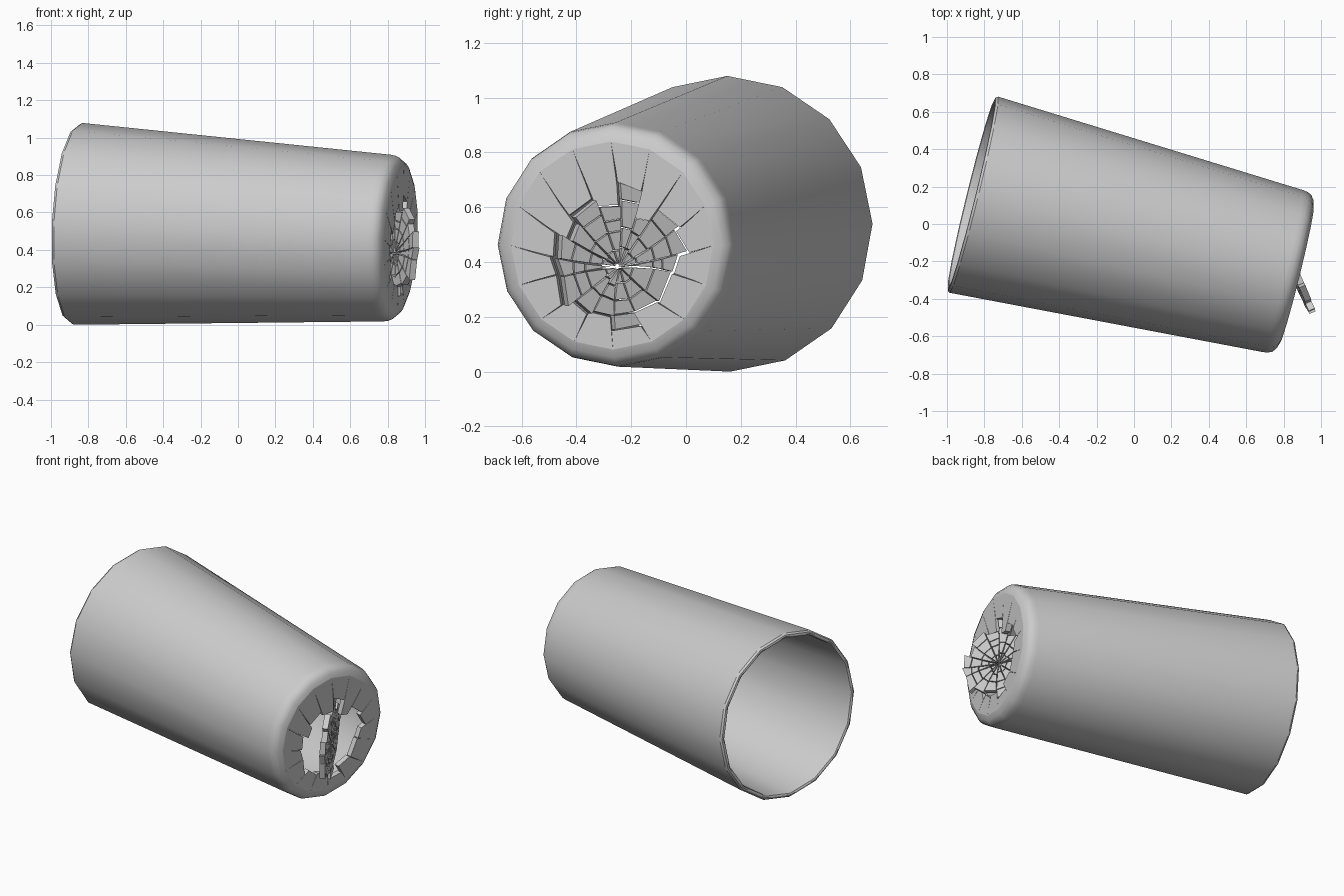
import bpy, bmesh, math, random
from mathutils import Matrix, Vector

if "Cube" in bpy.data.objects:
    bpy.data.objects.remove(bpy.data.objects["Cube"])

random.seed(4)
N, L, T = 16, 1.794, 0.035          # sides, cup length, bottom thickness
RC = 0.38                           # radius of the flat bottom
HIT = Vector((0.015, -0.077))       # point where the cracks meet

# cup frame: local x along the axis, y sideways, z up
ax = Vector((1.74, -0.43, -0.08)).normalized()
side = Vector((0, 0, 1)).cross(ax).normalized()
up = ax.cross(side)
frame = Matrix((ax, side, up)).transposed().to_4x4()
frame.translation = Vector((-0.87, 0.16, 0.54))


def finish(bm, name):
    bmesh.ops.remove_doubles(bm, verts=bm.verts, dist=1e-5)
    bmesh.ops.transform(bm, matrix=frame, verts=bm.verts)
    mesh = bpy.data.meshes.new(name)
    bm.to_mesh(mesh)
    bm.free()
    ob = bpy.data.objects.new(name, mesh)
    bpy.context.collection.objects.link(ob)
    bpy.ops.object.select_all(action='DESELECT')
    ob.select_set(True)
    bpy.context.view_layer.objects.active = ob
    bpy.ops.object.shade_smooth_by_angle(angle=math.radians(32))
    return ob


def ring_point(k, r):
    a = 2 * math.pi * k / N
    return Vector((r * math.cos(a), r * math.sin(a)))


def prism(bm, poly, x0, x1, skip=(), place=lambda p: p):
    """Extrude a counter-clockwise 2D outline along the axis."""
    lo = [bm.verts.new(place(Vector((x0, p.x, p.y)))) for p in poly]
    hi = [bm.verts.new(place(Vector((x1, p.x, p.y)))) for p in poly]
    bm.faces.new(hi)
    bm.faces.new(lo[::-1])
    n = len(poly)
    for i in range(n):
        if i not in skip:
            j = (i + 1) % n
            bm.faces.new((lo[i], lo[j], hi[j], hi[i]))


# cup wall: outside, rounded foot, open lip and inside
profile = [(L - T, RC), (L - 0.045, 0.405), (L - 0.08, 0.417), (0.02, 0.508),
           (0.004, 0.513), (0, 0.522), (0.002, 0.532), (0.015, 0.54),
           (L - 0.075, 0.446), (L - 0.05, 0.442), (L - 0.027, 0.432),
           (L - 0.01, 0.41), (L, RC)]
bm = bmesh.new()
rings = []
for x, r in profile:
    pts = [ring_point(k, r) for k in range(N)]
    rings.append([bm.verts.new((x, p.x, p.y)) for p in pts])
for a, b in zip(rings, rings[1:]):
    for k in range(N):
        j = (k + 1) % N
        bm.faces.new((a[k], a[j], b[j], b[k]))
bmesh.ops.recalc_face_normals(bm, faces=bm.faces)
finish(bm, "cup_wall")

# crack lines run from the hit point to the edge of the bottom
bend = [random.uniform(-0.022, 0.022) for _ in range(N)]


def crack(k, r, gap):
    """Point on crack k at distance r from the hit, moved sideways by gap."""
    k %= N
    d = ring_point(k, RC) - HIT
    f = min(r / d.length, 1)
    n = Vector((-d.y, d.x)).normalized()
    return HIT + d * f + n * (bend[k] * math.sin(math.pi * f) + gap * (1 - f))


hole = [.27, .27, .20, .30, .23, .26, .22, .25, .24, .24, .21, .19, .235, .19, .21, .23]
slant = [random.uniform(-0.015, 0.015) for _ in range(N)]

# remaining bottom plate: one slab per sector, split by thin cracks
bm = bmesh.new()
for k, r in enumerate(hole):
    ra, rb = r + slant[k], r - slant[k]
    poly = [crack(k, ra, .005), crack(k, (ra + RC) / 2, .005), ring_point(k, RC),
            ring_point(k + 1, RC), crack(k + 1, (rb + RC) / 2, -.005), crack(k + 1, rb, -.005)]
    prism(bm, poly, L - T, L, skip=(2,))
finish(bm, "broken_bottom")

# loose pieces: the punched-out disc swung about an upright axis
swing = Matrix.Rotation(math.radians(38), 3, 'Z')
pivot = Vector((L - T / 2, HIT.x, HIT.y))


def swung(p):
    return pivot + swing @ (p - pivot)


bm = bmesh.new()
for k, r in enumerate(hole):
    cuts = [0.004, random.uniform(.05, .075), random.uniform(.12, .15)]
    if r > .22:
        cuts.append(r - .055)
    cuts.append(r)
    for i, (r0, r1) in enumerate(zip(cuts, cuts[1:])):
        s = slant[k] if i == len(cuts) - 2 else 0
        r1 -= 0.005
        poly = [crack(k, r0, .004), crack(k, r1 + s, .004),
                crack(k + 1, r1 - s, -.004), crack(k + 1, r0, -.004)]
        if i == 0:
            tip = (ring_point(k + .5, 1) * .012) + HIT
            poly = [tip, poly[1], poly[2]]
        prism(bm, poly, L - T, L, place=swung)
finish(bm, "bottom_shards")
